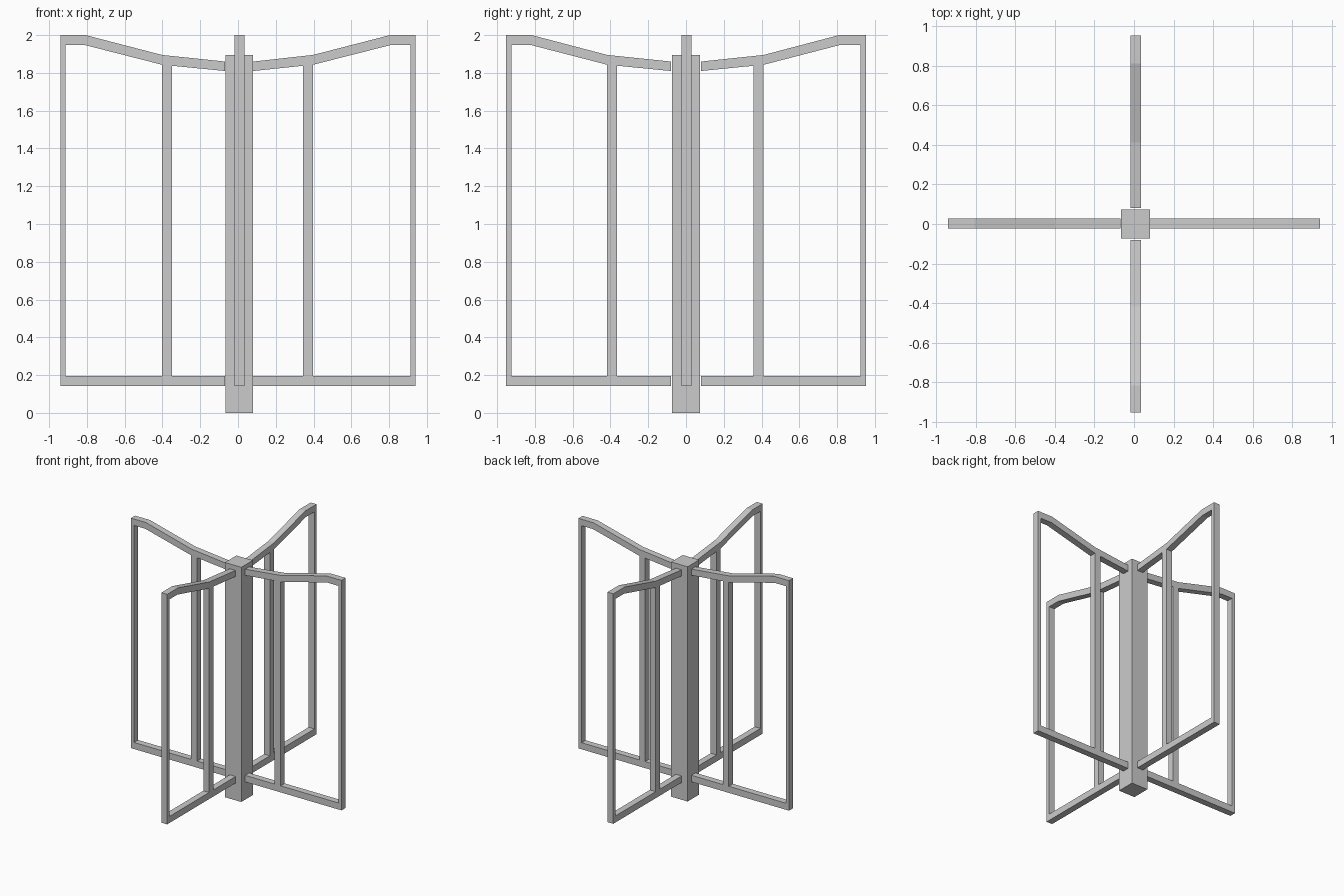
import bpy, bmesh
from math import radians
from mathutils import Matrix

if "Cube" in bpy.data.objects:
    bpy.data.objects.remove(bpy.data.objects["Cube"])

CX = 0.0075   # the post and the y-direction wings sit slightly off centre
HALF = 0.026  # half thickness of the wing bars


def prism(name, outline, matrix):
    """Extrude an (r, z) outline symmetrically about its plane."""
    bm = bmesh.new()
    face = bm.faces.new([bm.verts.new((r, -HALF, z)) for r, z in outline])
    out = bmesh.ops.extrude_face_region(bm, geom=[face])
    verts = [v for v in out["geom"] if isinstance(v, bmesh.types.BMVert)]
    bmesh.ops.translate(bm, verts=verts, vec=(0, 2 * HALF, 0))
    bm.transform(matrix)
    bmesh.ops.recalc_face_normals(bm, faces=bm.faces)
    mesh = bpy.data.meshes.new(name)
    bm.to_mesh(mesh)
    bm.free()
    bpy.context.collection.objects.link(bpy.data.objects.new(name, mesh))


def wing(label, angle, origin, inner, mid, knee, outer):
    m = Matrix.Translation(origin) @ Matrix.Rotation(radians(angle), 4, 'Z')
    # bottom rail, outer upright and bent top rail in one piece
    frame = [(inner, 0.143), (outer, 0.143), (outer, 2.0), (knee, 2.0),
             (mid, 1.895), (inner, 1.86), (inner, 1.81), (mid, 1.843),
             (knee + 0.006, 1.948), (outer - 0.028, 1.948),
             (outer - 0.028, 0.196), (inner, 0.196)]
    prism("wing_frame_" + label, frame, m)
    # middle upright
    a, b = mid - 0.053, mid
    prism("wing_upright_" + label,
          [(a, 0.196), (b, 0.196), (b, 1.843), (a, 1.848)], m)


# central square post
bpy.ops.mesh.primitive_cube_add(size=1, location=(CX, 0, 0.9475))
post = bpy.context.object
post.name = "centre_post"
post.scale = (0.146, 0.147, 1.895)
bpy.ops.object.transform_apply(location=False, rotation=False, scale=True)

# four wings around the post
wing("right", 0, (0, 0.003, 0), 0.08, 0.397, 0.805, 0.94)
wing("left", 180, (0, 0.003, 0), 0.069, 0.402, 0.807, 0.94)
wing("back", 90, (CX + 0.001, 0, 0), 0.08, 0.411, 0.81, 0.953)
wing("front", -90, (CX + 0.001, 0, 0), 0.08, 0.417, 0.817, 0.953)
